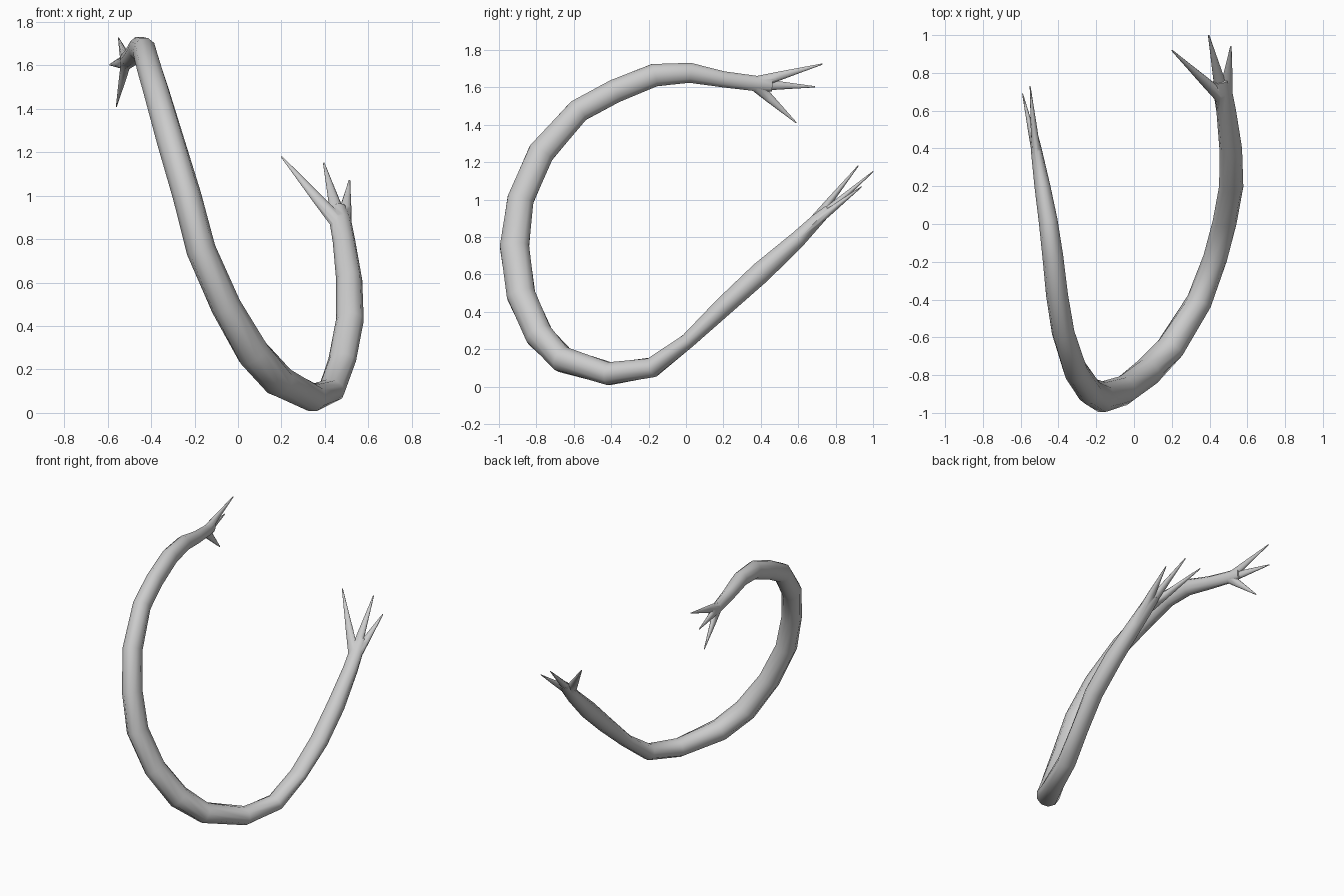
import bpy, bmesh, math
from mathutils import Vector

if "Cube" in bpy.data.objects:
    bpy.data.objects.remove(bpy.data.objects["Cube"])

SIDES = 10


def loft(name, pts):
    """Tube through (x, y, z, side radius, depth radius) stations."""
    bm = bmesh.new()
    rings = []
    pos = [Vector(p[:3]) for p in pts]
    for i, p in enumerate(pts):
        t = (pos[min(i + 1, len(pts) - 1)] - pos[max(i - 1, 0)]).normalized()
        u = Vector((1, 0, 0))
        u = (u - t * u.dot(t)).normalized()
        v = t.cross(u)
        rings.append([bm.verts.new(pos[i]
                                   + u * p[3] * math.cos(a * math.tau / SIDES)
                                   + v * p[4] * math.sin(a * math.tau / SIDES))
                      for a in range(SIDES)])
    for r, s in zip(rings, rings[1:]):
        for k in range(SIDES):
            m = (k + 1) % SIDES
            bm.faces.new((r[k], r[m], s[m], s[k]))
    bm.faces.new(rings[0][::-1])
    bm.faces.new(rings[-1])
    bmesh.ops.recalc_face_normals(bm, faces=bm.faces)
    me = bpy.data.meshes.new(name)
    bm.to_mesh(me)
    bm.free()
    ob = bpy.data.objects.new(name, me)
    bpy.context.collection.objects.link(ob)
    return ob


# long curved limb, from the upper hand round to the lower hand
limb = loft("curved_limb", [
    (-.525, .46, 1.615, .020, .040), (-.515, .38, 1.620, .030, .043),
    (-.485, .20, 1.643, .042, .045), (-.455, .02, 1.678, .050, .056),
    (-.430, -.17, 1.665, .055, .064), (-.407, -.38, 1.580, .058, .066),
    (-.375, -.575, 1.475, .060, .066), (-.310, -.775, 1.250, .064, .074),
    (-.235, -.885, 1.000, .066, .074), (-.170, -.917, .750, .068, .082),
    (-.055, -.882, .490, .070, .080), (.070, -.785, .275, .078, .078),
    (.190, -.660, .145, .078, .072), (.345, -.410, .069, .068, .064),
    (.430, -.180, .103, .064, .056), (.480, .010, .245, .064, .042),
    (.515, .200, .427, .064, .054), (.512, .400, .610, .060, .060),
    (.488, .600, .790, .052, .046), (.470, .700, .890, .050, .036),
    (.458, .760, .945, .040, .026)])


def hand(name, root, tips, r):
    """Three pointed fingers fanning out of the palm."""
    out = []
    for i, (start, tip) in enumerate(zip(root, tips)):
        a, b = Vector(start), Vector(tip)
        st = [(*a.lerp(b, f), r[0] * k, r[1] * k)
              for f, k in ((0, 1), (.35, .72), (.7, .38), (1, .1))]
        out.append(loft(f"{name}_finger_{i}", st))
    return out


fingers = hand("upper", [(-.518, .38, 1.628), (-.518, .38, 1.615), (-.515, .37, 1.612)],
               [(-.55, .73, 1.725), (-.59, .69, 1.603), (-.56, .59, 1.41)], (.024, .034))
fingers += hand("lower", [(.465, .67, .87), (.47, .68, .875), (.485, .68, .87)],
                [(.20, .92, 1.18), (.395, 1.0, 1.15), (.513, .94, 1.07)], (.038, .028))

# merge the fingers into the limb
for f in fingers:
    m = limb.modifiers.new("merge_" + f.name, 'BOOLEAN')
    m.operation, m.solver, m.object = 'UNION', 'EXACT', f
bpy.context.view_layer.objects.active = limb
limb.select_set(True)
for m in list(limb.modifiers):
    bpy.ops.object.modifier_apply(modifier=m.name)
for f in fingers:
    bpy.data.objects.remove(f)
bpy.ops.object.shade_smooth_by_angle(angle=math.radians(60))
